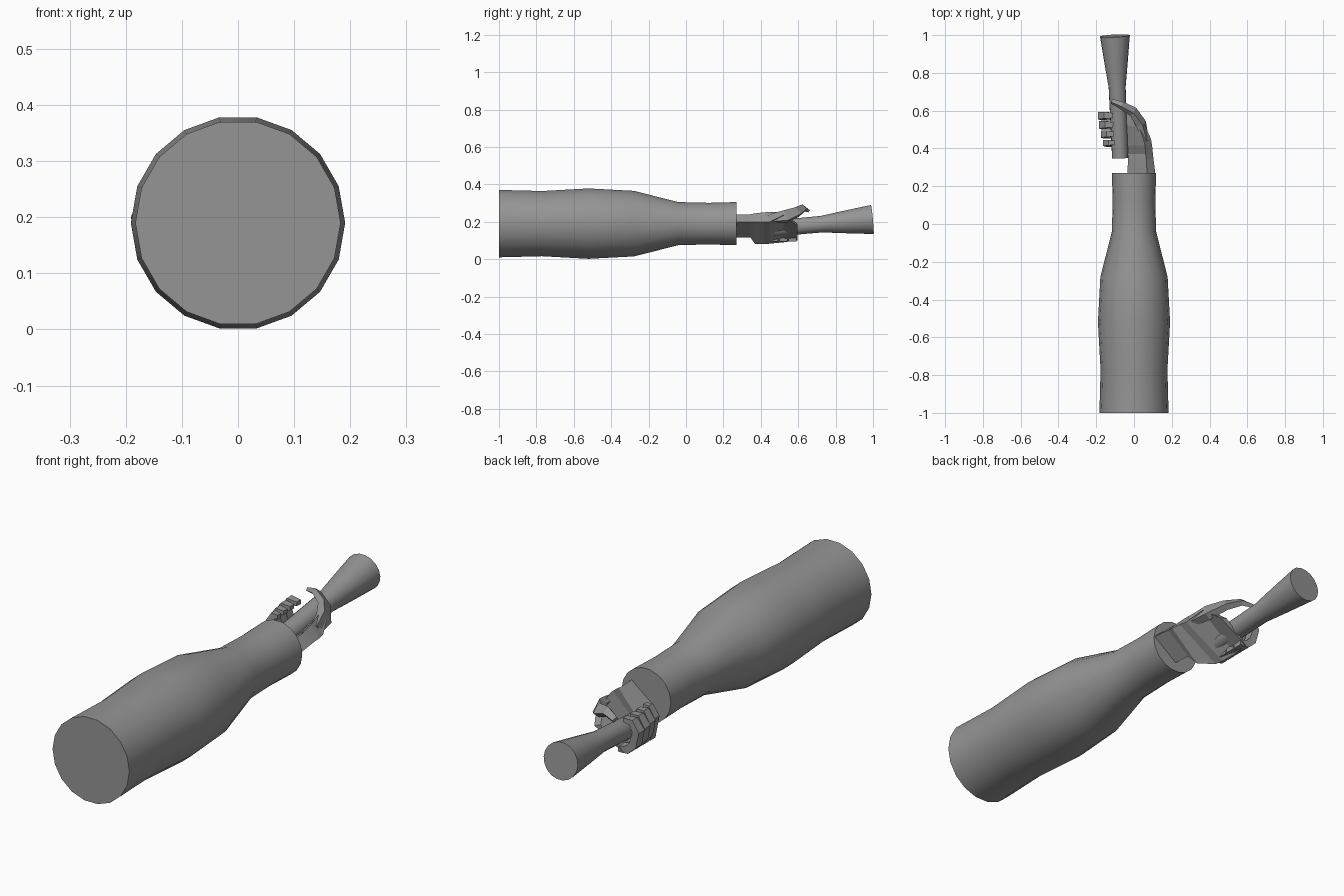
import bpy, bmesh, math
from mathutils import Vector

if "Cube" in bpy.data.objects:
    bpy.data.objects.remove(bpy.data.objects["Cube"])

# dark grey for every part
grey = bpy.data.materials.new("dark_grey")
grey.diffuse_color = (.3, .3, .3, 1)
grey.use_nodes = True
grey.node_tree.nodes["Principled BSDF"].inputs["Base Color"].default_value = grey.diffuse_color


def loft(name, rings, smooth=False):
    """Skin a closed solid through rings of equal point count."""
    bm = bmesh.new()
    vr = [[bm.verts.new(p) for p in r] for r in rings]
    n = len(vr[0])
    for a, b in zip(vr, vr[1:]):
        for i in range(n):
            j = (i + 1) % n
            bm.faces.new((a[i], a[j], b[j], b[i]))
    bm.faces.new(vr[0][::-1])
    bm.faces.new(vr[-1])
    bmesh.ops.recalc_face_normals(bm, faces=bm.faces)
    me = bpy.data.meshes.new(name)
    bm.to_mesh(me)
    bm.free()
    me.materials.append(grey)
    ob = bpy.data.objects.new(name, me)
    bpy.context.collection.objects.link(ob)
    if smooth:
        bpy.ops.object.select_all(action='DESELECT')
        bpy.context.view_layer.objects.active = ob
        ob.select_set(True)
        bpy.ops.object.shade_smooth_by_angle(angle=math.radians(40))
    return ob


def turned(name, start, end, profile, sides=18):
    """Round part along an axis; profile = (distance fraction, radius)."""
    s, e = Vector(start), Vector(end)
    d = (e - s).normalized()
    up = (Vector((0, 0, 1)) - d * d.z).normalized()
    side = d.cross(up)
    angles = [2 * math.pi * i / sides for i in range(sides)]
    return loft(name, [[s.lerp(e, t) + r * (side * math.cos(a) + up * math.sin(a))
                        for a in angles] for t, r in profile], True)


def digit(name, path, width_axis, sizes):
    """Rectangular finger along a path; sizes = (half width, half thickness)."""
    pts = [Vector(p) for p in path]
    rings = []
    for i, p in enumerate(pts):
        d = (pts[min(i + 1, len(pts) - 1)] - pts[max(i - 1, 0)]).normalized()
        w = Vector(width_axis)
        w = (w - d * w.dot(d)).normalized()
        t = d.cross(w)
        a, b = sizes[i]
        rings.append([p + w * a * u + t * b * v
                      for u, v in ((-1, -1), (1, -1), (1, 1), (-1, 1))])
    return loft(name, rings)


# sleeve
sleeve = [(-1, .183), (-.77, .177), (-.52, .191), (-.28, .178),
          (-.04, .117), (.12, .113), (.27, .117)]
turned("sleeve", (0, -1, .19), (0, 0, .19), [(y + 1, r) for y, r in sleeve])

# flared handle held in the hand
turned("handle", (-.073, .35, .153), (-.101, .996, .212),
       [(0, .043), (.58, .045), (.77, .061), (1, .079)])

# wrist and palm, cradling the handle from the right and below
sections = [
    (.25, (.115, .20), (.07, .24), (-.035, .16), (.0, .115)),
    (.345, (.103, .20), (.065, .24), (-.032, .15), (-.01, .115)),
    (.37, (.100, .20), (.062, .245), (-.035, .13), (-.035, .08)),
    (.415, (.096, .20), (.058, .25), (-.08, .118), (-.10, .08)),
    (.45, (.09, .20), (.05, .253), (-.085, .118), (-.11, .083)),
    (.52, (.06, .235), (.025, .25), (-.09, .118), (-.12, .09)),
    (.595, (.02, .18), (-.01, .19), (-.09, .125), (-.115, .10)),
]
loft("palm", [[(x, s[0], z) for x, z in s[1:]] for s in sections])

# thumb, growing out of the palm and crossing over the top of the handle
digit("thumb", [(.06, .44, .215), (.038, .53, .228), (-.005, .595, .252),
                (-.065, .628, .274), (-.118, .65, .262)], (0, .5, -.35),
      [(.02, .015), (.03, .018), (.024, .014), (.017, .011), (.011, .007)])

# four fingers, curling up the left side
for i, (y, reach, w) in enumerate([(.425, .028, .017), (.472, .016, .02),
                                   (.521, .006, .021), (.57, 0, .021)]):
    digit(f"finger_{i + 1}",
          [(-.09, y, .107), (-.13, y, .112), (-.159 + reach, y, .14),
           (-.175 + reach, y + .004, .20), (-.153 + reach, y + .006, .237),
           (-.112 + reach * .3, y + .004, .236)], (0, 1, 0),
          [(w, .012), (w, .016), (w, .017), (w * .95, .016),
           (w * .85, .014), (w * .65, .009)])
